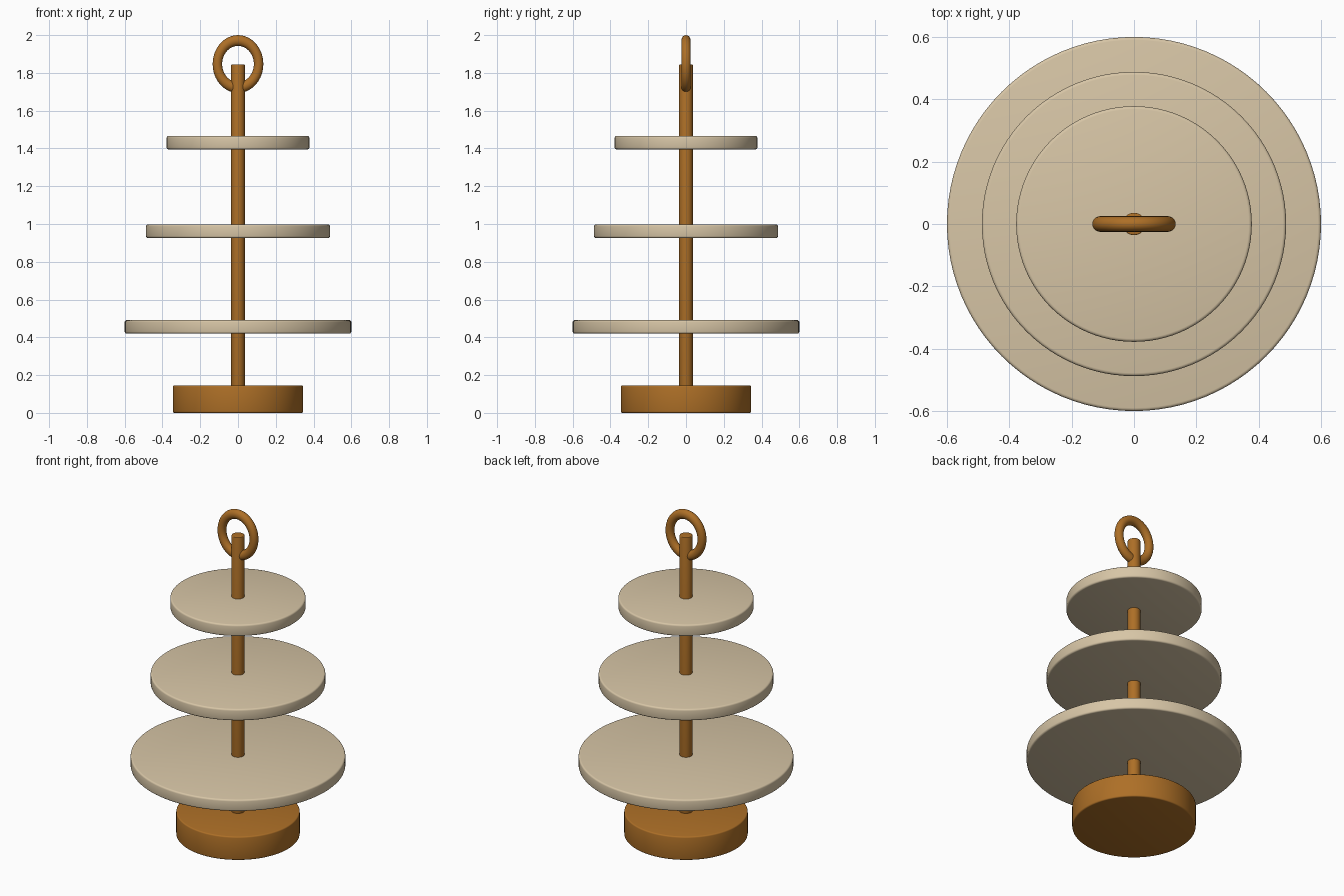
import bpy
import math

cube = bpy.data.objects.get("Cube")
if cube:
    bpy.data.objects.remove(cube, do_unlink=True)


def material(name, color):
    mat = bpy.data.materials.new(name)
    mat.use_nodes = True
    mat.diffuse_color = color
    mat.node_tree.nodes["Principled BSDF"].inputs["Base Color"].default_value = color
    return mat


wood = material("warm brown wood", (0.42, 0.16, 0.02, 1))
cream = material("cream tray", (0.68, 0.56, 0.38, 1))


def finish(obj, name, mat):
    obj.name = name
    obj.data.materials.append(mat)
    bpy.ops.object.shade_smooth_by_angle(angle=math.radians(35))


def disc(name, radius, bottom, top, mat, bevel, sides=96):
    """Upright cylinder with softly rounded rims."""
    bpy.ops.mesh.primitive_cylinder_add(
        vertices=sides, radius=radius, depth=top - bottom,
        location=(0, 0, (bottom + top) / 2))
    obj = bpy.context.object
    mod = obj.modifiers.new("rounded rim", "BEVEL")
    mod.width = bevel
    mod.segments = 3
    mod.limit_method = "ANGLE"
    bpy.ops.object.modifier_apply(modifier=mod.name)
    finish(obj, name, mat)


# Base and central post
disc("base", 0.345, 0, 0.145, wood, 0.008)
disc("post", 0.036, 0.13, 1.845, wood, 0.004, sides=32)

# Three trays, shrinking upwards
for name, radius, bottom in (("lower_tray", 0.6, 0.42),
                             ("middle_tray", 0.488, 0.926),
                             ("upper_tray", 0.378, 1.395)):
    disc(name, radius, bottom, bottom + 0.071, cream, 0.01)

# Slightly tall carrying ring
bpy.ops.mesh.primitive_torus_add(
    major_radius=0.109, minor_radius=0.025, major_segments=64, minor_segments=20,
    location=(0, 0, 1.847), rotation=(math.pi / 2, 0, 0))
ring = bpy.context.object
ring.scale.y = 1.14
bpy.ops.object.transform_apply(location=False, rotation=True, scale=True)
finish(ring, "handle_ring", wood)
